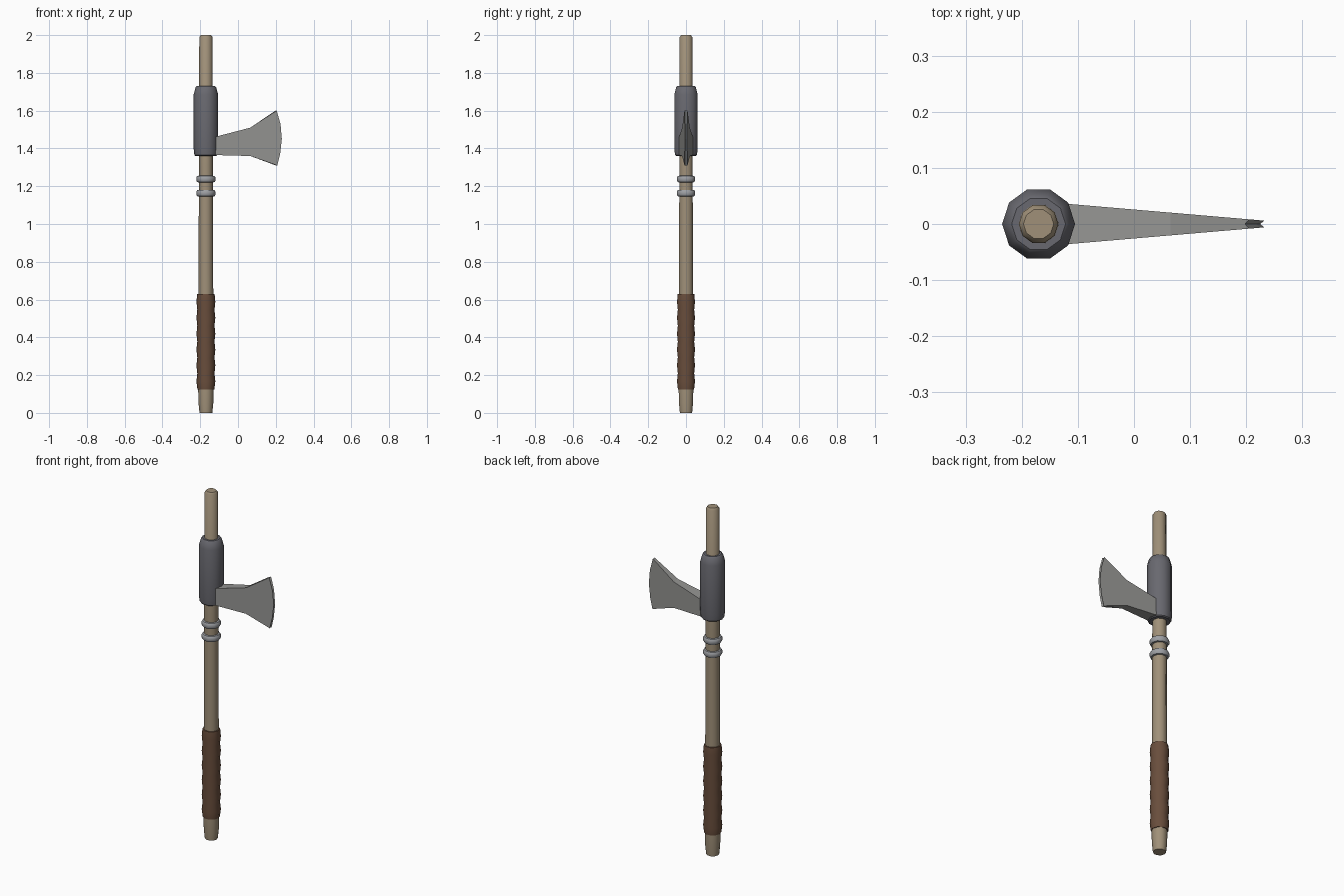
import bpy, bmesh, math

if "Cube" in bpy.data.objects:
    bpy.data.objects.remove(bpy.data.objects["Cube"])

CX = -0.17   # shaft axis
SIDES = 10


def material(name, rgb):
    m = bpy.data.materials.new(name)
    m.diffuse_color = (*rgb, 1)
    m.use_nodes = True
    m.node_tree.nodes["Principled BSDF"].inputs["Base Color"].default_value = m.diffuse_color
    return m


def finish(name, bm, mat, smooth=True):
    bmesh.ops.recalc_face_normals(bm, faces=bm.faces)
    me = bpy.data.meshes.new(name)
    bm.to_mesh(me)
    bm.free()
    ob = bpy.data.objects.new(name, me)
    bpy.context.collection.objects.link(ob)
    me.materials.append(mat)
    if smooth:
        bpy.ops.object.select_all(action='DESELECT')
        ob.select_set(True)
        bpy.context.view_layer.objects.active = ob
        bpy.ops.object.shade_smooth_by_angle(angle=math.radians(40))
    return ob


def lathe(name, profile, mat):
    """Capped ten-sided solid from (radius, z) pairs."""
    bm = bmesh.new()
    rings = []
    for r, z in profile:
        rings.append([bm.verts.new((CX + r * math.cos(2 * math.pi * i / SIDES),
                                    r * math.sin(2 * math.pi * i / SIDES), z))
                      for i in range(SIDES)])
    for a, b in zip(rings, rings[1:]):
        for i in range(SIDES):
            j = (i + 1) % SIDES
            bm.faces.new((a[i], a[j], b[j], b[i]))
    bm.faces.new(rings[0])
    bm.faces.new(rings[-1])
    return finish(name, bm, mat)


wood = material("wood", (0.35, 0.28, 0.19))
leather = material("leather", (0.14, 0.075, 0.045))
iron = material("dark_iron", (0.14, 0.14, 0.16))
steel = material("steel", (0.30, 0.30, 0.29))
band = material("band_metal", (0.34, 0.35, 0.37))

# Wooden shaft
lathe("shaft", [(0.034, 0), (0.039, 0.05), (0.041, 0.13), (0.039, 0.65),
                (0.037, 1.3), (0.035, 1.99), (0.027, 2.0)], wood)

# Leather grip with wrapped ripples
grip = [(0.045, 0.125)]
for k in range(1, 12):
    grip.append((0.050 if k % 2 else 0.0455, 0.125 + 0.505 * k / 12))
grip.append((0.046, 0.63))
lathe("grip", grip, leather)

# Two metal bands below the head
for n, z in enumerate((1.163, 1.238)):
    lathe(f"band_{n + 1}", [(0.036, z - 0.018), (0.046, z - 0.016), (0.051, z - 0.008),
                            (0.051, z + 0.008), (0.046, z + 0.016), (0.036, z + 0.018)], band)

# Socket collar
lathe("collar", [(0.055, 1.36), (0.061, 1.365), (0.065, 1.40), (0.065, 1.685),
                 (0.054, 1.725), (0.048, 1.73)], iron)

# Flared blade: side outline tapering in thickness, cutting edge slightly hollow
outline = [(-0.119, 1.365), (0.065, 1.36), (0.208, 1.31), (0.223, 1.37), (0.232, 1.45),
           (0.225, 1.53), (0.205, 1.60), (0.065, 1.51), (-0.119, 1.462)]
edge = range(2, 7)
bm = bmesh.new()


def half(x):
    return 0.036 + (0.006 - 0.036) * (x + 0.119) / 0.351


front = [bm.verts.new((x, -half(x), z)) for x, z in outline]
back = [bm.verts.new((x, half(x), z)) for x, z in outline]
mid = {i: bm.verts.new((outline[i][0] - 0.007, 0, outline[i][1])) for i in edge}
bm.faces.new(front)
bm.faces.new(back[::-1])
for i in range(len(outline)):
    j = (i + 1) % len(outline)
    if i in mid and j in mid:
        bm.faces.new((front[i], front[j], mid[j], mid[i]))
        bm.faces.new((mid[i], mid[j], back[j], back[i]))
    else:
        loop = [front[i], front[j]] + ([mid[j]] if j in mid else []) + [back[j], back[i]]
        if i in mid:
            loop.append(mid[i])
        bm.faces.new(loop)
finish("blade", bm, steel, smooth=False)
